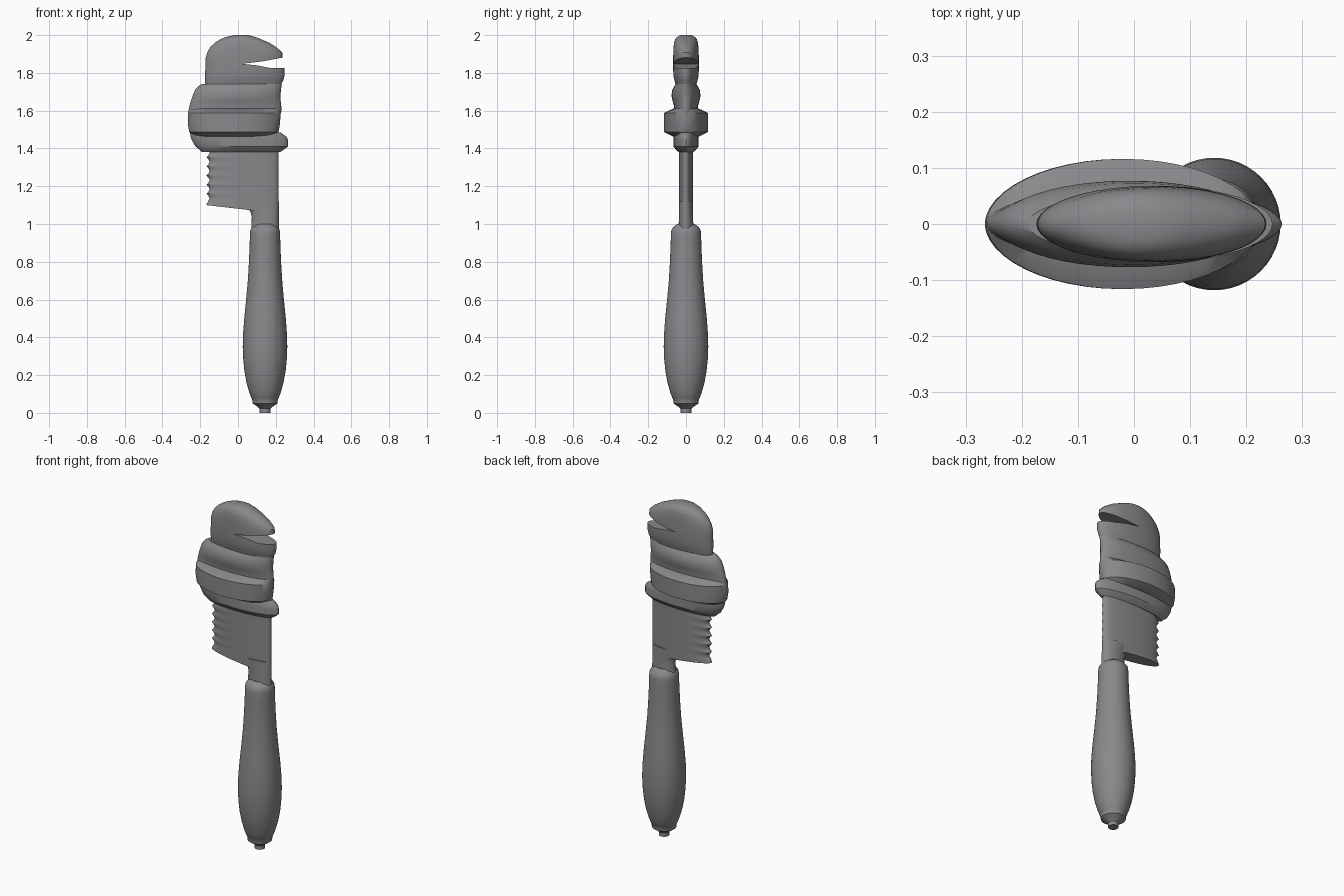
import bpy, bmesh, math

if "Cube" in bpy.data.objects:
    bpy.data.objects.remove(bpy.data.objects["Cube"])

steel = bpy.data.materials.new("dark_grey")
steel.diffuse_color = (0.25, 0.245, 0.258, 1)
steel.use_nodes = True
steel.node_tree.nodes["Principled BSDF"].inputs["Base Color"].default_value = steel.diffuse_color
N = 48


def finish(name, bm, angle=32):
    bmesh.ops.recalc_face_normals(bm, faces=bm.faces)
    me = bpy.data.meshes.new(name)
    bm.to_mesh(me)
    bm.free()
    ob = bpy.data.objects.new(name, me)
    bpy.context.collection.objects.link(ob)
    me.materials.append(steel)
    if angle:
        bpy.ops.object.select_all(action='DESELECT')
        ob.select_set(True)
        bpy.context.view_layer.objects.active = ob
        bpy.ops.object.shade_smooth_by_angle(angle=math.radians(angle))
    return ob


def loft(name, sections, power=1.0, angle=32):
    """Skin lens-shaped rings given as (z, left x, right x, half depth[, tilt])."""
    bm = bmesh.new()
    rings = []
    for z, xl, xr, hy, *tilt in sections:
        ring = []
        for i in range(N):
            a = 2 * math.pi * i / N
            c, s = math.cos(a), math.sin(a)
            x = (xl + xr) / 2 + (xr - xl) / 2 * c
            y = hy * math.copysign(abs(s) ** power, s)
            dz = tilt[0] * (x - xl) if tilt else 0
            ring.append(bm.verts.new((x, y, z + dz)))
        rings.append(ring)
    for a, b in zip(rings, rings[1:]):
        for i in range(N):
            j = (i + 1) % N
            bm.faces.new((a[i], a[j], b[j], b[i]))
    bm.faces.new(rings[0])
    bm.faces.new(rings[-1])
    return finish(name, bm, angle)


# Turned handle with end button
AX = 0.143
handle = [(0, .028), (.022, .028), (.03, .036), (.05, .066), (.072, .068),
          (.078, .072), (.11, .084), (.16, .098), (.22, .109), (.28, .115),
          (.35, .118), (.42, .116), (.5, .11), (.6, .100), (.7, .091),
          (.8, .085), (.9, .081), (.95, .080), (.97, .077), (.985, .066), (1.0, .045)]
loft("handle", [(z, AX - r, AX + r, r) for z, r in handle])

# Neck joining handle and blade
loft("neck", [(.97, .07, .216, .04), (1.04, .073, .216, .037),
              (1.065, .065, .216, .037), (1.12, .03, .216, .037)])

# Flat shank with scalloped teeth along its left edge
shank = [(1.1, -.168, .215, .037, -.115), (1.112, -.163, .215, .037, -.06)]
for i in range(1, 37):
    z = 1.112 + .29 * i / 36
    shank.append((z, -.167 + .016 * abs(math.sin(math.pi * i / 6)), .215, .037))
loft("toothed_shank", shank, .85)

# Lower collar
loft("collar", [(1.38, -.19, .222, .038), (1.395, -.205, .245, .055),
                (1.41, -.225, .264, .066), (1.445, -.245, .264, .066),
                (1.46, -.25, .258, .066), (1.485, -.255, .225, .066)], 1.1)

# Wide belt around the head
loft("belt", [(1.462, -.225, .195, .066), (1.487, -.258, .215, .116),
              (1.53, -.266, .222, .116), (1.588, -.264, .226, .116),
              (1.612, -.25, .226, .066)], 1.05)

# Bulging sleeve above the belt
loft("sleeve", [(1.56, -.266, .22, .066), (1.60, -.262, .23, .063),
                (1.625, -.257, .229, .063), (1.65, -.25, .226, .071),
                (1.68, -.24, .224, .077), (1.71, -.227, .228, .073),
                (1.73, -.21, .23, .062), (1.742, -.19, .232, .054)])

# Jaw block, shaped over the crown
jaw = loft("jaws", [(1.70, -.172, .22, .05), (1.735, -.173, .225, .053),
                    (1.76, -.174, .24, .061), (1.785, -.174, .246, .067),
                    (1.83, -.173, .247, .068), (1.85, -.173, .24, .068),
                    (1.88, -.171, .236, .068), (1.908, -.163, .234, .067),
                    (1.935, -.148, .205, .066), (1.96, -.122, .165, .063),
                    (1.977, -.095, .125, .058), (1.99, -.065, .092, .048),
                    (2.0, -.02, .055, .03)], 1.0, None)

# Wedge that opens the mouth between the jaws
mouth = [(.02, 1.848), (.13, 1.861), (.3, 1.893), (.3, 1.824), (.17, 1.826), (.10, 1.84)]
bm = bmesh.new()
front = [bm.verts.new((x, -.2, z)) for x, z in mouth]
back = [bm.verts.new((x, .2, z)) for x, z in mouth]
bm.faces.new(front)
bm.faces.new(back[::-1])
for i in range(len(mouth)):
    j = (i + 1) % len(mouth)
    bm.faces.new((front[i], back[i], back[j], front[j]))
cutter = finish("mouth_cutter", bm, None)
cutter.hide_render = True
cutter.hide_viewport = False

bpy.ops.object.select_all(action='DESELECT')
jaw.select_set(True)
bpy.context.view_layer.objects.active = jaw
mod = jaw.modifiers.new("mouth", 'BOOLEAN')
mod.operation = 'DIFFERENCE'
mod.solver = 'EXACT'
mod.object = cutter
bpy.ops.object.modifier_apply(modifier=mod.name)
bpy.data.objects.remove(cutter)
bpy.ops.object.shade_smooth_by_angle(angle=math.radians(32))
